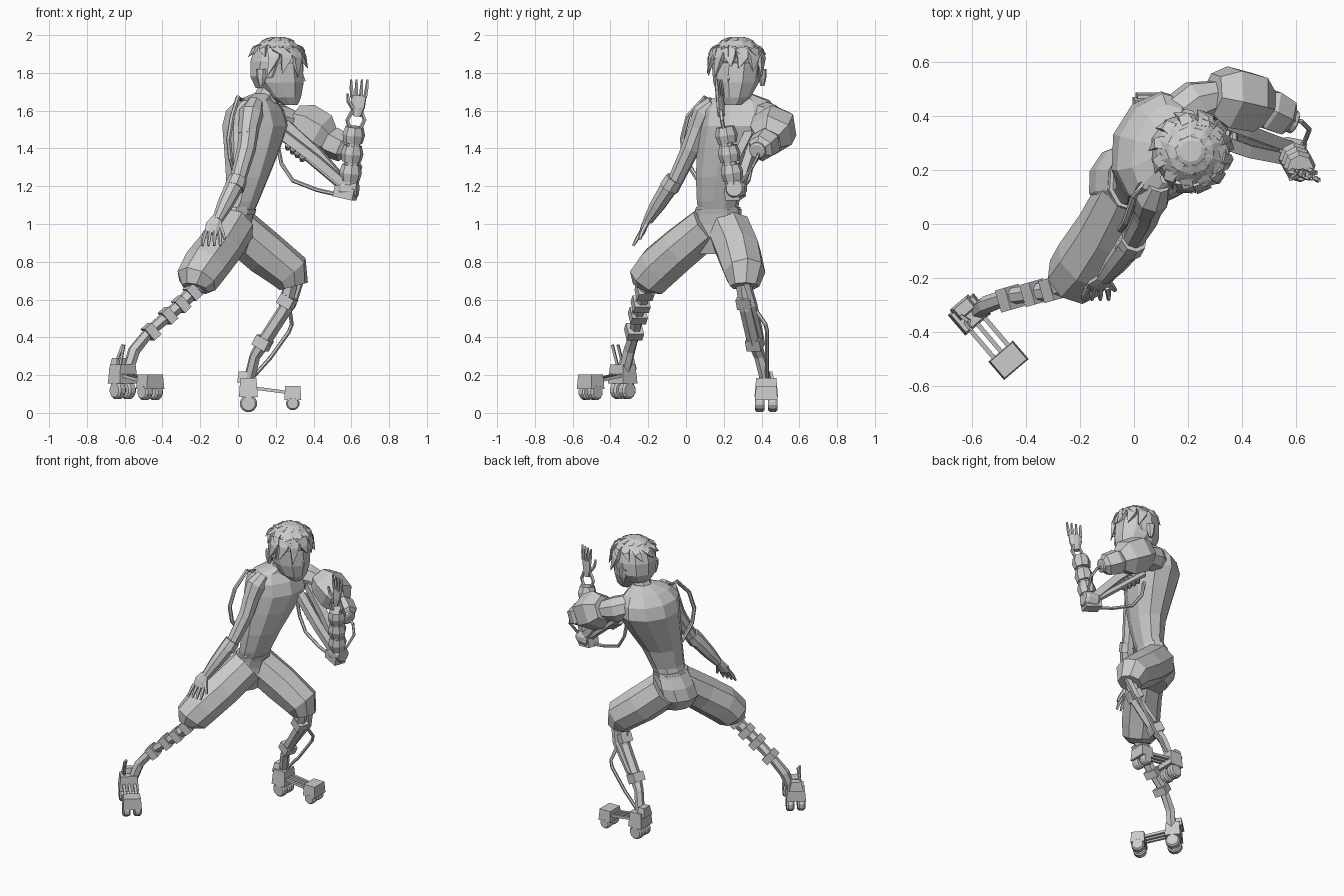
import bpy, bmesh, math, random
from mathutils import Vector, Matrix

random.seed(4)
default_cube = bpy.data.objects.get("Cube")
if default_cube:
    bpy.data.objects.remove(default_cube, do_unlink=True)

# Single flat colour
grey = bpy.data.materials.new("plain_grey")
grey.use_nodes = True
grey.diffuse_color = (0.6, 0.6, 0.6, 1)
grey.node_tree.nodes["Principled BSDF"].inputs["Base Color"].default_value = grey.diffuse_color

UP = Vector((0, 0, 1))
SIDE = Vector((0.3, 0.95, 0)).normalized()


def finish(name, bm):
    bmesh.ops.recalc_face_normals(bm, faces=bm.faces)
    mesh = bpy.data.meshes.new(name)
    bm.to_mesh(mesh)
    bm.free()
    mesh.materials.append(grey)
    obj = bpy.data.objects.new(name, mesh)
    bpy.context.collection.objects.link(obj)
    return obj


def loft(name, points, radii, sides=8, side=SIDE, flat=False):
    """Faceted skin along a path; each radius is a number or (across, deep)."""
    bm = bmesh.new()
    path = [Vector(p) for p in points]
    rings = []
    for i, p in enumerate(path):
        along = (path[min(i + 1, len(path) - 1)] - path[max(i - 1, 0)]).normalized()
        if flat:
            along = UP
        across = Vector(side) - along * along.dot(Vector(side))
        across.normalize()
        deep = along.cross(across)
        r = radii if isinstance(radii, (int, float)) else radii[i]
        a, b = r if isinstance(r, tuple) else (r, r)
        turns = [math.tau * (k + 0.5) / sides for k in range(sides)]
        rings.append([bm.verts.new(p + across * a * math.cos(t) + deep * b * math.sin(t)) for t in turns])
    for low, high in zip(rings, rings[1:]):
        for k in range(sides):
            n = (k + 1) % sides
            bm.faces.new((low[k], low[n], high[n], high[k]))
    bm.faces.new(rings[0])
    bm.faces.new(rings[-1])
    return finish(name, bm)


def box(name, centre, size, forward=(1, 0, 0), taper=1.0):
    """Box whose local x follows forward; the top can be tapered."""
    f = Vector(forward).normalized()
    left = UP.cross(f).normalized()
    top = f.cross(left)
    frame = Matrix((f, left, top)).transposed().to_4x4()
    bm = bmesh.new()
    bmesh.ops.create_cube(bm, size=1)
    for v in bm.verts:
        if v.co.z > 0:
            v.co.x *= taper
            v.co.y *= taper
        v.co = Vector(centre) + frame @ Vector([c * s for c, s in zip(v.co, size)])
    return finish(name, bm)


def disc(name, centre, axis, radius, width, sides=12):
    half = Vector(axis).normalized() * width / 2
    c = Vector(centre)
    loft(name, [c - half, c - half * 0.6, c + half * 0.6, c + half],
         [radius * 0.8, radius, radius, radius * 0.8], sides, UP)


def spike(name, base, middle, tip, width, side=UP):
    """Bent, tapering lock."""
    loft(name, [base, middle, tip], [(width, width * 0.4), (width * 0.8, width * 0.4), 0.002], 4, side)


def segments(name, start, end, count, radius, sides=6, gap=0.75):
    """Row of chunky armour collars around a limb."""
    a, b = Vector(start), Vector(end)
    for i in range(count):
        p, q = a.lerp(b, i / count), a.lerp(b, (i + gap) / count)
        loft(f"{name}_{i}", [p, p.lerp(q, 0.5), q], [radius * 0.85, radius, radius * 0.8], sides)


# Torso, neck and hips
loft("torso", [(-.03, .17, .98), (.02, .17, 1.12), (.05, .19, 1.25), (.075, .24, 1.4),
               (.09, .28, 1.52), (.09, .28, 1.6), (.1, .28, 1.655), (.14, .28, 1.69)],
     [(.09, .08), (.115, .09), (.14, .115), (.185, .15), (.215, .175), (.21, .15), (.17, .1), (.07, .06)], 10, flat=True)
loft("neck", [(.14, .27, 1.64), (.19, .27, 1.75)], [.07, .06])
loft("shorts_hips", [(-.04, .15, .84), (-.05, .16, .92), (-.035, .17, 1.0), (0, .17, 1.09)],
     [(.1, .08), (.135, .12), (.135, .11), (.12, .09)], 10, flat=True)
loft("shorts_right", [(-.02, .12, .99), (-.1, -.03, .87), (-.175, -.14, .775), (-.22, -.2, .7), (-.23, -.215, .66)],
     [.115, .12, .122, .112, .07], 8)
loft("shorts_left", [(0, .23, .97), (.14, .28, .85), (.275, .31, .745), (.295, .31, .67)],
     [.12, .122, .112, .078], 8)
loft("belt", [(-.01, .17, 1.05), (0, .17, 1.08)], [(.126, .1), (.125, .098)], 10, flat=True)

# Head
FACE = Vector((.95, -.31, 0)).normalized()
EAR = UP.cross(FACE)
CENTRE = Vector((.21, .27, 0))


def head_point(forward, left, z):
    return CENTRE + FACE * forward + EAR * left + UP * z


def ring_point(angle, radius, z):
    return head_point(radius * math.cos(angle), radius * math.sin(angle), z)


loft("head", [head_point(f, 0, z) for f, z in
              ((.07, 1.63), (.045, 1.67), (.015, 1.75), (0, 1.84), (0, 1.92), (-.01, 1.97))],
     [(.045, .04), (.085, .085), (.12, .13), (.132, .14), (.12, .125), (.06, .06)], 10, EAR, flat=True)
loft("hair_cap", [head_point(f, 0, z) for f, z in
                  ((-.05, 1.72), (-.03, 1.78), (-.005, 1.86), (0, 1.93), (0, 1.97), (0, 1.99))],
     [(.08, .07), (.13, .12), (.14, .147), (.125, .13), (.085, .085), (.04, .04)], 10, EAR, flat=True)
spike("nose", head_point(.11, 0, 1.8), head_point(.135, 0, 1.775), head_point(.155, 0, 1.755), .02)
for sign in (-1, 1):
    loft(f"ear_{sign}", [head_point(-.05, sign * .125, z) for z in (1.73, 1.77, 1.82)],
         [(.01, .012), (.02, .025), (.022, .03)], 6, EAR)

# Hair locks: a long fringe over the face and temples, short layered locks elsewhere
for i in range(7):
    a = (i - 3) * 0.48
    low = random.uniform(1.77, 1.84)
    spike(f"fringe_lock_{i}", ring_point(a, .115, 1.93), ring_point(a + .05, .138, 1.88),
          ring_point(a + random.uniform(-.2, .2), .16, low), .05, ring_point(a + math.pi / 2, 1, 0) - CENTRE)
for row, (count, radius, z) in enumerate(((9, .05, 1.975), (11, .1, 1.94))):
    for i in range(count):
        a = math.tau * (i + row / 2) / count
        spike(f"crown_lock_{row}_{i}", ring_point(a, radius, z), ring_point(a + .1, radius + .03, z - .015),
              ring_point(a + .3, radius + .055, z - random.uniform(.04, .07)), .035,
              ring_point(a + math.pi / 2, 1, 0) - CENTRE)

# Right arm, trailing
loft("right_shoulder", [(.09, .15, 1.64), (.07, .1, 1.59), (.05, .05, 1.47)], [.045, .065, .05], 8)
loft("right_upper_arm", [(.07, .1, 1.6), (.045, .025, 1.4), (-.01, -.07, 1.2)], [.055, .05, .04], 8)
loft("right_cuff", [(0, -.06, 1.24), (-.02, -.09, 1.19)], [.05, .054], 8)
loft("right_forearm", [(-.015, -.08, 1.21), (-.07, -.15, 1.1), (-.11, -.2, 1.02)], [.05, .042, .028], 8)
loft("right_palm", [(-.11, -.2, 1.03), (-.13, -.22, .99), (-.14, -.235, .95)],
     [(.03, .02), (.045, .018), (.04, .015)], 8, (1, .1, 0))
for i in range(4):
    x = -.172 + .024 * i
    loft(f"right_finger_{i}", [(x, -.235, .96), (x - .012 + .006 * i, -.26, .92), (x - .015 + .007 * i, -.28, .885)],
         [.012, .011, .007], 5)
loft("right_thumb", [(-.1, -.21, 1.0), (-.08, -.235, .95), (-.07, -.245, .92)], [.014, .012, .008], 5)

# Back hose
loft("back_hose", [(.03, .15, 1.65), (0, .1, 1.67), (-.03, .01, 1.57), (-.05, -.02, 1.45), (-.04, -.01, 1.35),
                   (-.01, .06, 1.24)], .013, 6)

# Left shoulder pod and mechanical upper arm
loft("left_shoulder_base", [(.16, .4, 1.57), (.23, .45, 1.55), (.31, .47, 1.53)], [.08, .085, .065], 8)
loft("left_shoulder_pod", [(.29, .48, 1.55), (.35, .47, 1.52), (.44, .45, 1.47), (.485, .435, 1.44)],
     [.085, .125, .12, .075], 6)
loft("left_pod_nose", [(.46, .44, 1.45), (.5, .425, 1.43), (.56, .395, 1.4), (.58, .385, 1.39)],
     [.06, .085, .075, .045], 6)
disc("pod_end_cap", (.585, .38, 1.39), (.9, -.35, -.3), .045, .03)
for i, shift in enumerate((-.04, .035)):
    loft(f"left_arm_beam_{i}", [(.23, .38 + shift, 1.52 + shift), (.42, .31 + shift, 1.36 + shift * .6),
                                (.59, .26 + shift * .6, 1.19)], [.035, .032, .03], 4)
segments("left_arm_collar", (.27, .35, 1.43), (.37, .31, 1.35), 4, .042)
loft("left_arm_piston", [(.24, .38, 1.46), (.55, .27, 1.2)], .022, 6)

# Left elbow, forearm and raised hand
disc("left_elbow", (.585, .265, 1.19), (1, -.2, 0), .055, .1)
box("left_elbow_block", (.57, .26, 1.165), (.11, .08, .06), (.9, -.3, -.2))
loft("left_forearm_core", [(.59, .255, 1.18), (.62, .2, 1.5)], [.042, .035], 8)
segments("left_forearm_armour", (.592, .25, 1.23), (.618, .205, 1.53), 3, .06, 8, .85)
for shift in (-.038, .038):
    loft("left_wrist_strut", [(.62 + shift * .7, .2, 1.5), (.625 + shift * 1.2, .19, 1.55), (.63 + shift * .6, .185, 1.6)],
         .011, 5)
loft("left_palm", [(.63, .187, 1.57), (.635, .183, 1.62), (.64, .18, 1.68)],
     [(.022, .018), (.04, .018), (.045, .014)], 8, (1, -.4, 0))
for i in range(4):
    x = .605 + .023 * i
    y = .195 - .009 * i
    loft(f"left_finger_{i}", [(x, y, 1.67), (x - .004 + .004 * i, y - .005, 1.72), (x - .006 + .006 * i, y - .008, 1.765)],
         [.011, .01, .006], 5)
loft("left_thumb", [(.61, .18, 1.61), (.585, .17, 1.65), (.58, .165, 1.69)], [.012, .011, .007], 5)

# Arm hoses
loft("lower_arm_hose", [(.21, .35, 1.42), (.23, .35, 1.32), (.29, .33, 1.23), (.42, .29, 1.18), (.55, .26, 1.15)], .011, 6)
loft("outer_arm_hose", [(.57, .39, 1.38), (.62, .38, 1.36), (.65, .35, 1.3), (.63, .3, 1.23), (.59, .27, 1.19)], .009, 6)

# Right leg, a chain of collars down to the ankle
loft("right_shin", [(-.2, -.2, .68), (-.33, -.25, .55), (-.47, -.27, .43), (-.55, -.3, .33), (-.59, -.33, .2)],
     [.04, .035, .03, .033, .03], 6)
for i, (x, y, z) in enumerate(((-.24, -.22, .64), (-.3, -.24, .575), (-.37, -.255, .515), (-.46, -.275, .43))):
    box(f"right_shin_collar_{i}", (x, y, z), (.05, .085, .08), (-.7, -.2, -.65))

# Left leg with struts and a hose
loft("left_shin", [(.28, .3, .7), (.25, .32, .55), (.14, .36, .38), (.09, .39, .3), (.06, .42, .18)],
     [.04, .038, .038, .03, .03], 6)
for i, (x, y, z) in enumerate(((.26, .315, .59), (.13, .365, .37))):
    box(f"left_shin_collar_{i}", (x, y, z), (.06, .08, .08), (-.45, .15, -.85))
loft("left_shin_strut", [(.33, .32, .7), (.29, .36, .57), (.16, .4, .4)], [.022, .02, .014], 4)
loft("left_shin_hose", [(.27, .35, .57), (.285, .42, .47), (.27, .43, .43), (.17, .43, .29), (.08, .43, .19)], .011, 6)


def skate(name, heel, toe, toe_radius):
    """Heel block and toe block joined by rods, each on a pair of wheels."""
    h, t = Vector(heel), Vector(toe)
    f = Vector((t.x - h.x, t.y - h.y, 0)).normalized()
    left = UP.cross(f)
    box(name + "_heel", h, (.1, .125, .1), f, .85)
    box(name + "_heel_bracket", h - f * .03 + UP * .055, (.06, .09, .06), f, .7)
    box(name + "_toe", t, (.09, .12, .075), f, .9)
    for k in (-1, 0, 1):
        loft(f"{name}_rod_{k}", [h + left * k * .035, t + left * k * .035], .012, 4, left)
    for k in (-1, 1):
        disc(f"{name}_heel_wheel_{k}", h + left * k * .035 - UP * .085, left, .047, .05)
        disc(f"{name}_toe_wheel_{k}", t + left * k * .035 - UP * .055, left, toe_radius, .05)


skate("right_skate", (-.61, -.335, .205), (-.465, -.505, .165), .042)
skate("left_skate", (.055, .425, .135), (.29, .425, .105), .036)
for shift in (0, .03):
    loft("heel_lever", [(-.655 + shift, -.33 - shift, .24), (-.61 + shift * .2, -.36 - shift, .36)], .009, 4)
